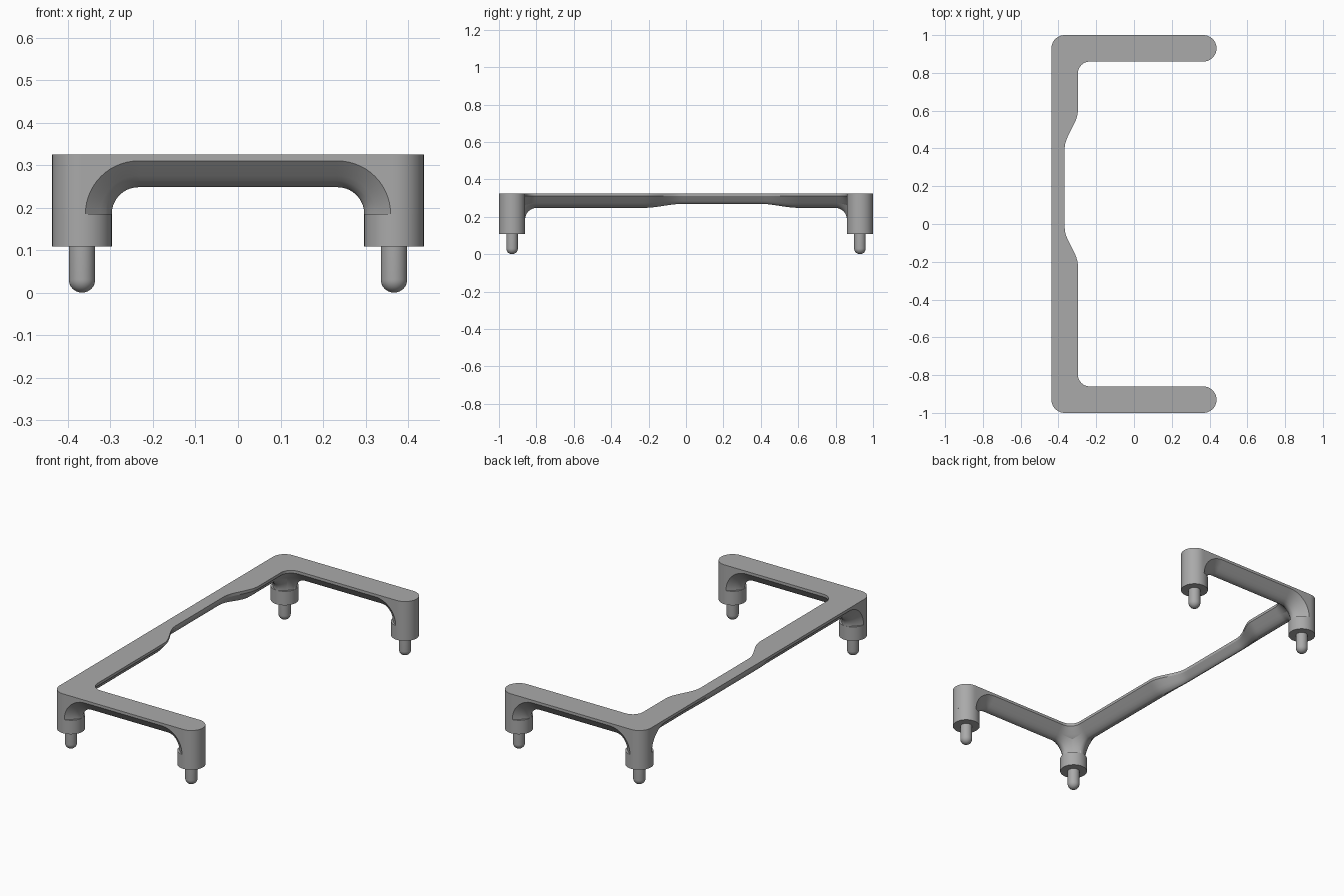
import bpy, bmesh, math
from mathutils import Vector

cube = bpy.data.objects.get("Cube")
if cube:
    bpy.data.objects.remove(cube, do_unlink=True)

PX, PY = 0.367, 0.93              # post centres
R, PIN = 0.07, 0.031              # post and pin radii
TOP, EDGE, FOOT = 0.325, 0.31, 0.108
ARC = 0.125                       # outer radius of the underside fillet
SHELF = EDGE - ARC                # where the fillet lands on the post
LAP = 0.008                       # overlap of fillet and post centre

# Underside of a beam: (sideways, depth below the edge)
half = [(0.07, 0), (0.04, 0.035), (0.028, 0.047), (0.014, 0.058), (0, 0.062)]
section = half + [(-u, d) for u, d in half[-2::-1]]

mat = bpy.data.materials.new("grey plastic")
mat.use_nodes = True
grey = (0.4, 0.4, 0.4, 1)
mat.diffuse_color = grey
mat.node_tree.nodes["Principled BSDF"].inputs["Base Color"].default_value = grey


def finish(name, bm):
    bmesh.ops.remove_doubles(bm, verts=bm.verts, dist=1e-5)
    bmesh.ops.recalc_face_normals(bm, faces=bm.faces)
    mesh = bpy.data.meshes.new(name)
    bm.to_mesh(mesh)
    bm.free()
    mesh.materials.append(mat)
    obj = bpy.data.objects.new(name, mesh)
    bpy.context.collection.objects.link(obj)
    bpy.ops.object.select_all(action='DESELECT')
    obj.select_set(True)
    bpy.context.view_layer.objects.active = obj
    bpy.ops.object.shade_smooth_by_angle(angle=math.radians(32))
    return obj


def loft(name, rings, caps=False):
    """Skin a row of closed rings."""
    bm = bmesh.new()
    rows = [[bm.verts.new(p) for p in ring] for ring in rings]
    n = len(rows[0])
    for a, b in zip(rows, rows[1:]):
        for i in range(n):
            j = (i + 1) % n
            bm.faces.new((a[i], a[j], b[j], b[i]))
    if caps:
        bm.faces.new(rows[0])
        bm.faces.new(rows[-1])
    return finish(name, bm)


def beam(name, length, place, width=lambda s: 1.0):
    """Beam between two posts whose underside curves down into both."""
    start = length + LAP - R - (ARC - 0.062) + 0.0
    start = length - LAP - ARC
    stations = []                 # (position, fillet angle, direction)
    bends = [math.pi / 2 * i / 14 for i in range(15)]
    stations += [(-start, a, -1) for a in reversed(bends)]
    stations += [(-start + 2 * start * i / 90, 0, 0) for i in range(1, 90)]
    stations += [(start, a, 1) for a in bends]
    rings = []
    for s, a, side in stations:
        w = width(s)
        deep = 0.66 + 0.34 * (w - 0.5) / 0.5
        ring = []
        for u, d in section:
            r = ARC - d * deep
            ring.append(place(s + side * r * math.sin(a),
                              R * (1 - w) + u * w, SHELF + r * math.cos(a)))
        end = s + side * ARC * math.sin(a)
        ring += [place(end, R * (1 - w) + u * w, TOP) for u in (-R, R)]
        rings.append(ring)
    return loft(name, rings)


def smooth(a, b, s):
    t = min(max((s - a) / (b - a), 0), 1)
    return t * t * (3 - 2 * t)


def waist(s):
    """The long beam is half as wide in its middle stretch."""
    return 1 - 0.5 * smooth(-0.22, -0.02, s) * (1 - smooth(0.40, 0.60, s))


# Beams: two short arms and one long side rail
for name, side in (("front", -1), ("back", 1)):
    beam(name + "_arm", PX, lambda s, u, z, k=side: Vector((s, k * (PY + u), z)))
beam("side_rail", PY, lambda s, u, z: Vector((-PX - u, s, z)), waist)


def circle(x, y, r, z, n=40):
    return [(x + r * math.cos(2 * math.pi * i / n),
             y + r * math.sin(2 * math.pi * i / n), z) for i in range(n)]


def turn_in(x, y, kx, ky):
    """Curved inner corner between an arm and the side rail."""
    c = LAP + ARC
    rings = []
    for i in range(15):
        a = math.pi / 2 * i / 14
        dx, dy = -kx * math.cos(a), -ky * math.sin(a)
        prof = [(c - u, EDGE - d) for u, d in half] + [(c, TOP), (c - R, TOP)]
        rings.append([(x + kx * c + dx * r, y + ky * c + dy * r, z) for r, z in prof])
    return rings


for yname, ky in (("front", -1), ("back", 1)):
    for xname, kx in (("right", -1), ("left", 1)):
        x, y = kx * PX, ky * PY
        tag = yname + "_" + xname
        # Lower post
        loft(tag + "_post", [circle(x, y, R, FOOT), circle(x, y, R, SHELF)], True)
        # Upper post: a quarter round at the corners, a half round at free ends
        corner = kx < 0
        sweep = math.pi / 2 if corner else math.pi
        first = 0 if corner else -math.pi / 2
        outline = []
        for i in range(25):
            a = first + sweep * i / 24
            outline.append((x + kx * R * math.cos(a), y + ky * R * math.sin(a)))
        if corner:
            outline += [(x - kx * LAP, y + ky * R), (x - kx * LAP, y - ky * LAP),
                        (x + kx * R, y - ky * LAP)]
        else:
            outline += [(x - kx * LAP, y + ky * R), (x - kx * LAP, y - ky * R)]
        loft(tag + "_post_top", [[(px, py, z) for px, py in outline]
                                 for z in (SHELF, TOP)], True)
        if corner:
            loft(tag + "_inner_corner", turn_in(x, y, -kx, -ky))
        # Locating pin with a rounded tip
        rings = []
        for i in range(9):
            a = math.pi / 2 * (i + 0.6) / 8.6
            rings.append(circle(x, y, PIN * math.sin(a), PIN * (1 - math.cos(a)), 28))
        rings[0] = [(px, py, 0) for px, py, z in rings[0]]
        rings.append(circle(x, y, PIN, FOOT + 0.01, 28))
        loft(tag + "_pin", rings, True)
